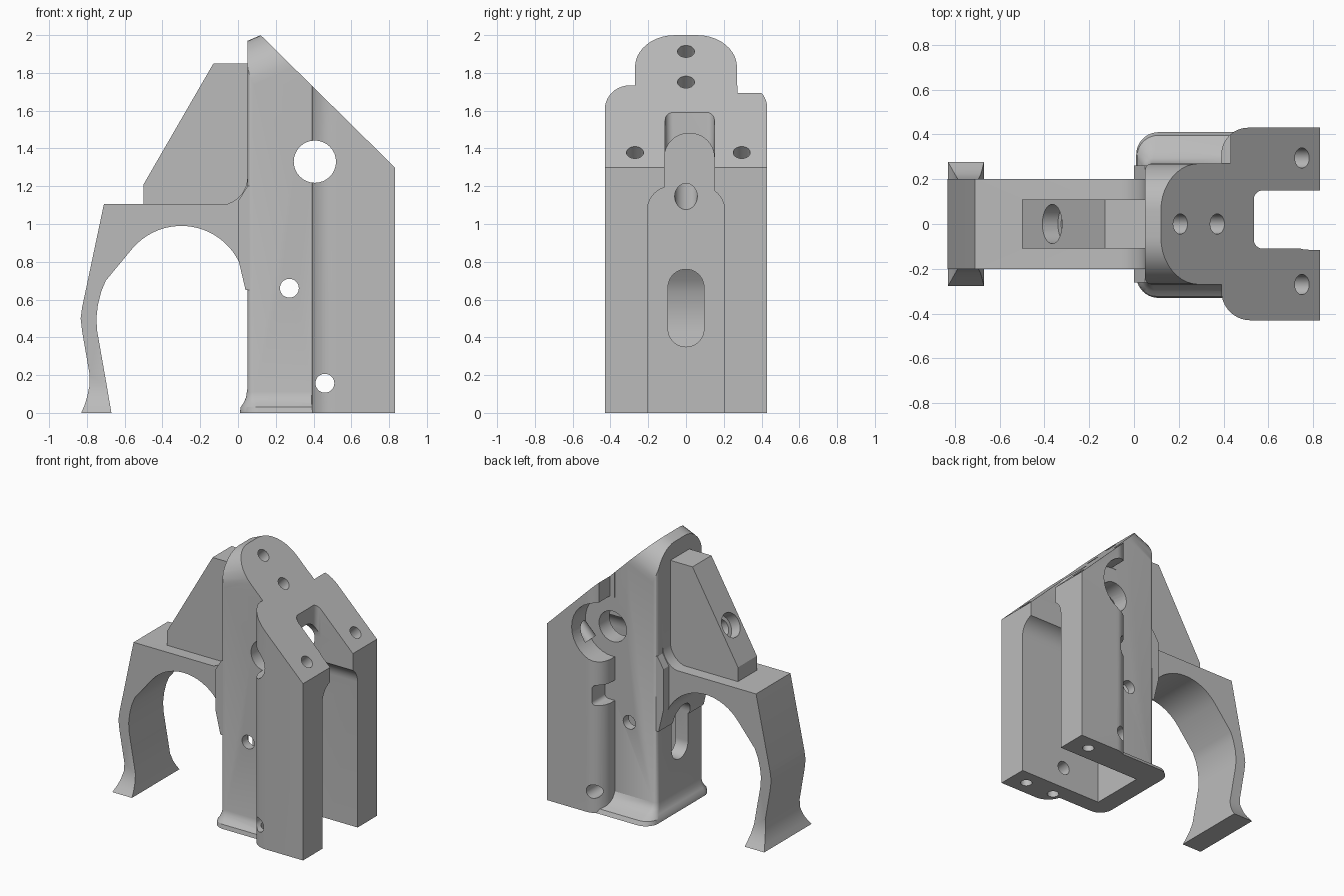
import bpy, bmesh
from math import cos, sin, pi, radians
from mathutils import Vector, Matrix

if "Cube" in bpy.data.objects:
    bpy.data.objects.remove(bpy.data.objects["Cube"])

grey = bpy.data.materials.new("plain grey")
grey.use_nodes = True
colour = (0.5, 0.5, 0.5, 1)
grey.diffuse_color = colour
grey.node_tree.nodes["Principled BSDF"].inputs["Base Color"].default_value = colour


def finish(name, bm):
    bmesh.ops.recalc_face_normals(bm, faces=bm.faces)
    mesh = bpy.data.meshes.new(name)
    bm.to_mesh(mesh)
    bm.free()
    mesh.materials.append(grey)
    ob = bpy.data.objects.new(name, mesh)
    bpy.context.collection.objects.link(ob)
    return ob


def prism(name, pts, axis, a, b, slope=0):
    """Extrude a flat outline along an axis; slope lifts an x extrusion."""
    place = {"x": lambda u, v, t: (t, u, v + slope * t),
             "y": lambda u, v, t: (u, t, v),
             "z": lambda u, v, t: (u, v, t)}[axis]
    bm = bmesh.new()
    ends = [[bm.verts.new(place(u, v, t)) for u, v in pts] for t in (a, b)]
    for ring in ends:
        bm.faces.new(ring)
    n = len(pts)
    for i in range(n):
        j = (i + 1) % n
        bm.faces.new((ends[0][i], ends[0][j], ends[1][j], ends[1][i]))
    return finish(name, bm)


def arc(cx, cy, rx, ry, start, end, n=10):
    return [(cx + rx * cos(radians(start + (end - start) * i / n)),
             cy + ry * sin(radians(start + (end - start) * i / n))) for i in range(n + 1)]


def rounded(x0, y0, x1, y1, r):
    """Rounded rectangle; radii run from the low corner anticlockwise."""
    corners = ((x0, y0, 1, 1, 180), (x1, y0, -1, 1, 270),
               (x1, y1, -1, -1, 0), (x0, y1, 1, -1, 90))
    pts = []
    for (x, y, sx, sy, start), q in zip(corners, r):
        pts += arc(x + sx * q, y + sy * q, q, q, start, start + 90) if q else [(x, y)]
    return pts


def rod(name, centre, direction, r, length):
    bm = bmesh.new()
    turn = Vector(direction).to_track_quat("Z", "Y").to_matrix().to_4x4()
    bmesh.ops.create_cone(bm, cap_ends=True, segments=32, radius1=r, radius2=r,
                          depth=length, matrix=Matrix.Translation(centre) @ turn)
    return finish(name, bm)


def combine(target, tool, operation):
    tool.hide_render = True
    mod = target.modifiers.new("join", "BOOLEAN")
    mod.operation, mod.solver, mod.object = operation, "EXACT", tool
    bpy.context.view_layer.update()
    with bpy.context.temp_override(object=target, active_object=target):
        bpy.ops.object.modifier_apply(modifier=mod.name)
    bpy.data.objects.remove(tool)


def cut(target, *tools):
    for tool in tools:
        combine(target, tool, "DIFFERENCE")


def add(target, *tools):
    for tool in tools:
        combine(target, tool, "UNION")


# Central column with a rounded head
body = prism("bracket_body", rounded(.05, -.27, .6, .27, (.03, 0, 0, .03)), "z", 0, 2.2)
head = [(.6, 1.705), (.6, 2.7), (-.6, 2.7), (-.6, 1.705)]
head += arc(-.06, 1.705, .21, .243, 180, 90) + arc(.06, 1.705, .21, .243, 90, 0)
cut(body, prism("head_cutter", head, "x", -.2, .8, .43))

# Rear block with rounded shoulders, and the recess on its left side
block = prism("rear_block", rounded(.39, -.43, .83, .43, (.13, 0, 0, .12)), "z", 0, 2.2)
cut(block,
    rod("scoop_cutter", (.41, .42, 1.33), (0, 1, 0), .22, .3),
    prism("notch_cutter", rounded(.2, .79, .47, .94, (0, .03, .03, 0)), "y", .27, .6),
    prism("shoulder_cutter", [(.2, 1.33), (.43, 1.33), (.43, 2.3), (.2, 2.3)], "y", .272, .6))
add(body, block)

# Flared foot around the column
foot = bmesh.new()
rings = []
for z, k in ((0, 1), (.03, .9), (.05, .55), (.08, .2), (.13, 0)):
    outline = rounded(.05 - .04 * k, -.265 - .065 * k, .48, .265 + .145 * k,
                      (.03 + .07 * k, 0, 0, .03 + .07 * k))
    rings.append([foot.verts.new((x, y, z)) for x, y in outline])
foot.faces.new(rings[0])
foot.faces.new(rings[-1])
for low, high in zip(rings, rings[1:]):
    for i in range(len(low)):
        j = (i + 1) % len(low)
        foot.faces.new((low[i], low[j], high[j], high[i]))
add(body, finish("flared_foot", foot))

# Neck and concave fillet where the guard meets the column
neck = [(0, 1.12), (0, .82), (.04, .65), (.1, .65), (.1, 1.2), (.05, 1.2)]
add(body, prism("neck", neck, "y", -.262, .262))
fillet = arc(-.1, 1.25, .15, .15, 270, 360) + [(.1, 1.25), (.1, 1.08), (-.1, 1.08)]
add(body, prism("guard_fillet", fillet, "y", -.2, .2))

# Curved guard whose tip spreads sideways
guard_path = [(.1, 1.105), (-.71, 1.105), (-.825, .56), (-.833, .5), (-.825, .43),
              (-.785, .2), (-.787, .14), (-.8, .08), (-.813, .04), (-.83, 0),
              (-.67, 0), (-.677, .04), (-.684, .08), (-.694, .14), (-.745, .43),
              (-.75, .5), (-.742, .57), (-.725, .64), (-.7, .7)]
guard_path += arc(-.3, .65, .34, .34, 140, 0, 24) + [(.1, .65)]
guard = prism("guard", guard_path, "y", -.2, .2)
for v in guard.data.vertices:
    spread = max(0, 1 - v.co.z / .15) ** 1.6
    v.co.y *= 1 + .38 * spread
bm = bmesh.new()
bm.from_mesh(guard.data)
bmesh.ops.triangulate(bm, faces=[f for f in bm.faces if len(f.verts) > 4])
bm.to_mesh(guard.data)
bm.free()
add(body, guard)

# Sloping rib above the guard
rib = [(-.5, 1.09), (-.5, 1.21), (-.13, 1.85), (.1, 1.85), (.1, 1.09)]
add(body, prism("rib", rib, "y", -.11, .11))

# Sloped top, inner pockets and rear slot
cut(body,
    prism("slope_cutter", [(-.2, 2.315), (1.2, .935), (1.2, 3), (-.2, 3)], "y", -1, 1),
    prism("pocket_cutter", rounded(-.205, -.2, .205, 1.2, (0, 0, .13, .13)), "x", .15, 1),
    prism("arch_cutter", rounded(-.115, .9, .15, 1.48, (0, 0, .13, .13)), "x", .15, 1),
    prism("slot_cutter", rounded(.535, -.11, 1, .15, (.04, 0, 0, .04)), "z", 1, 2.2),
    prism("window_cutter", rounded(-.095, .35, .095, .76, (.094,) * 4), "x", -.1, .3))

# Cross holes
for x, z, r in ((.407, 1.33, .112), (.272, .66, .05), (.46, .157, .05)):
    cut(body, rod("cross_hole", (x, 0, z), (0, 1, 0), r, 1.2))

# Holes square to the sloped top
for x, y in ((.207, 0), (.372, 0), (.75, .295), (.75, -.27)):
    cut(body, rod("top_hole", (x, y, 2.118 - .986 * x), (.7, 0, .71), .045, .5))

# Stepped hole through the rib
axis = Vector((.866, 0, -.5))
mouth = Vector((-.365, 0, 1.443))
cut(body, rod("rib_hole", mouth + axis * .3, axis, .06, .75),
    rod("rib_counterbore", mouth, axis, .088, .16))

# Holes under the two arms
for x, y in ((.7, -.32), (.46, -.32), (.68, .32)):
    cut(body, rod("arm_hole", (x, y, 0), (0, 0, 1), .04, .3))

bpy.ops.object.select_all(action="DESELECT")
body.select_set(True)
bpy.context.view_layer.objects.active = body
bpy.ops.object.shade_smooth_by_angle(angle=radians(30))
